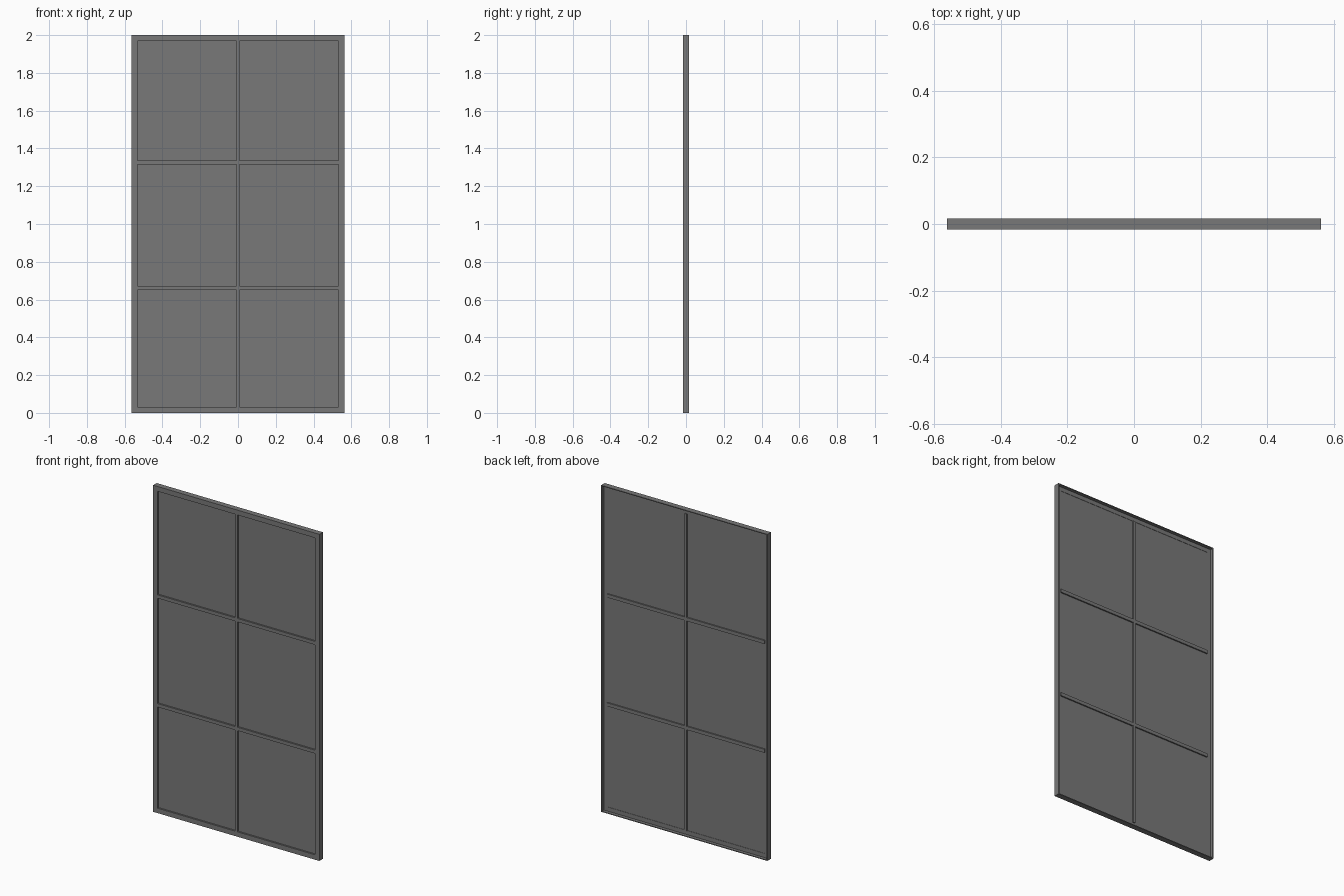
import bpy

cube = bpy.data.objects.get("Cube")
if cube:
    bpy.data.objects.remove(cube, do_unlink=True)

grey = bpy.data.materials.new("mid grey")
grey.use_nodes = True
grey.diffuse_color = (0.19, 0.19, 0.19, 1)
grey.node_tree.nodes["Principled BSDF"].inputs["Base Color"].default_value = grey.diffuse_color


def box(name, x, y, z):
    """Box spanning the given (low, high) ranges."""
    bpy.ops.mesh.primitive_cube_add(size=1, location=[sum(r) / 2 for r in (x, y, z)])
    ob = bpy.context.object
    ob.name = name
    ob.scale = [r[1] - r[0] for r in (x, y, z)]
    bpy.ops.object.transform_apply(location=False, rotation=False, scale=True)
    ob.data.materials.append(grey)
    return ob


W, H, D = 0.563, 2.0, 0.017      # half width, height, half depth
EDGE, RIM = 0.03, 0.005          # flange width, rim thickness
BACK = -0.002                    # rear face of the front flange
BAR_X, BAR_Z = 0.007, 0.0105     # half widths of the glazing bars
inner = W - EDGE
flange_y, rim_y, bar_y = (-D, BACK), (BACK, D), (-D, 0.004)

# Front flange and thin rear rim around the outline
for side, s in (("left", 1), ("right", -1)):
    box(f"{side}_flange", sorted((s * inner, s * W)), flange_y, (0, H))
    box(f"{side}_rim", sorted((s * (W - RIM), s * W)), rim_y, (0, H))
for side, z0, z1, r0, r1 in (("bottom", 0, EDGE, 0, RIM),
                             ("top", H - EDGE, H, H - RIM, H)):
    box(f"{side}_flange", (-inner, inner), flange_y, (z0, z1))
    box(f"{side}_rim", (RIM - W, W - RIM), rim_y, (r0, r1))

# Glazing bars
bar_heights = (0.66, 1.326)
box("upright_bar", (-BAR_X, BAR_X), bar_y, (EDGE, H - EDGE))
for i, z in enumerate(bar_heights):
    for side, s in (("left", 1), ("right", -1)):
        box(f"cross_bar_{side}_{i + 1}", sorted((s * BAR_X, s * inner)), bar_y,
            (z - BAR_Z, z + BAR_Z))

# Six recessed panes
rows = ((EDGE, bar_heights[0] - BAR_Z),
        (bar_heights[0] + BAR_Z, bar_heights[1] - BAR_Z),
        (bar_heights[1] + BAR_Z, H - EDGE))
for i, row in enumerate(rows):
    for side, s in (("left", 1), ("right", -1)):
        box(f"pane_{side}_{i + 1}", sorted((s * BAR_X, s * inner)), (-0.007, -0.004), row)
